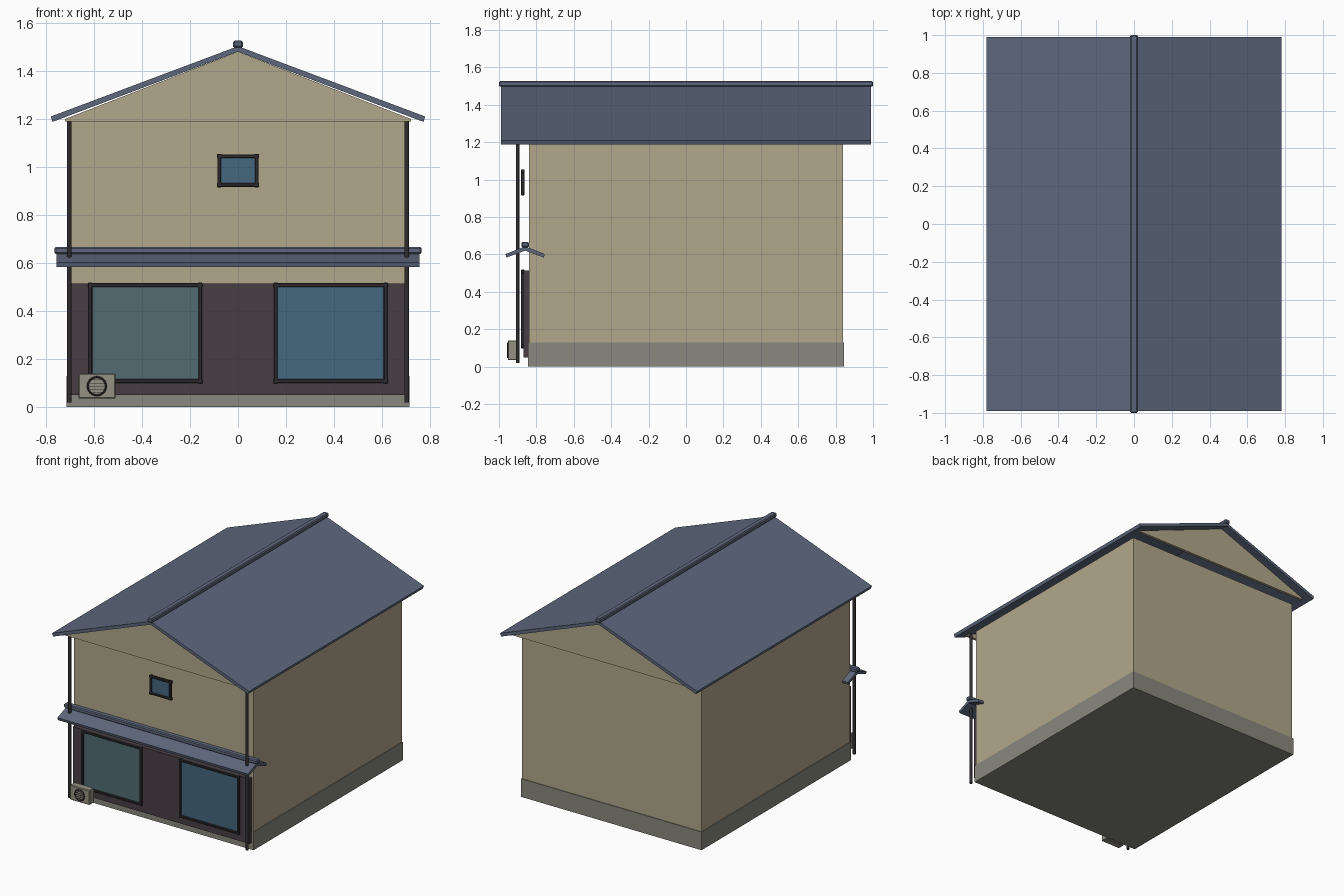
import bpy, bmesh, math
from mathutils import Vector

if "Cube" in bpy.data.objects:
    bpy.data.objects.remove(bpy.data.objects["Cube"])


def mat(name, r, g, b):
    m = bpy.data.materials.new(name)
    m.diffuse_color = (r, g, b, 1)
    m.use_nodes = True
    m.node_tree.nodes["Principled BSDF"].inputs["Base Color"].default_value = m.diffuse_color
    return m


TAN = mat("plaster", .44, .39, .26)
STONE = mat("stone", .25, .25, .21)
ROOF = mat("roof_blue", .11, .135, .2)
DARK = mat("dark_wood", .065, .048, .057)
BLACK = mat("dark_metal", .028, .025, .028)
GLASS = mat("glass_blue", .06, .135, .21)
GLASS2 = mat("glass_teal", .085, .15, .17)
UNIT = mat("unit_grey", .3, .29, .23)


def finish(name, bm, m, bevel=0):
    bmesh.ops.recalc_face_normals(bm, faces=bm.faces)
    me = bpy.data.meshes.new(name)
    bm.to_mesh(me)
    bm.free()
    me.materials.append(m)
    ob = bpy.data.objects.new(name, me)
    bpy.context.collection.objects.link(ob)
    if bevel:
        mod = ob.modifiers.new("bevel", "BEVEL")
        mod.width = bevel
        mod.segments = 1
    return ob


def box(name, x0, x1, y0, y1, z0, z1, m, bevel=0):
    bm = bmesh.new()
    bmesh.ops.create_cube(bm, size=1)
    for v in bm.verts:
        v.co = Vector(((x0 + x1) / 2 + v.co.x * (x1 - x0),
                       (y0 + y1) / 2 + v.co.y * (y1 - y0),
                       (z0 + z1) / 2 + v.co.z * (z1 - z0)))
    return finish(name, bm, m, bevel)


def prism(name, profile, axis, a, b, m):
    """Extrude a (u, z) profile along 'x' or 'y' from a to b."""
    bm = bmesh.new()
    pt = (lambda u, z: (a, u, z)) if axis == 'x' else (lambda u, z: (u, a, z))
    f = bm.faces.new([bm.verts.new(pt(u, z)) for u, z in profile])
    r = bmesh.ops.extrude_face_region(bm, geom=[f])
    d = (b - a, 0, 0) if axis == 'x' else (0, b - a, 0)
    bmesh.ops.translate(bm, vec=d, verts=[g for g in r["geom"] if isinstance(g, bmesh.types.BMVert)])
    return finish(name, bm, m)


def window(name, x0, x1, z0, z1, glass):
    # glass pane with four bars and corner blocks
    w, y0, y1 = .008, -.882, -.864
    box(name + "_glass", x0, x1, -.874, -.868, z0, z1, glass)
    for i, x in enumerate((x0, x1)):
        box(f"{name}_side_bar_{i}", x - w, x + w, y0, y1, z0 - w, z1 + w, BLACK, .003)
        for j, z in enumerate((z0, z1)):
            box(f"{name}_corner_{i}{j}", x - .01, x + .01, y0, y1, z - .01, z + .01, BLACK, .003)
    for j, z in enumerate((z0, z1)):
        box(f"{name}_cross_bar_{j}", x0 - w, x1 + w, y0, y1, z - w, z + w, BLACK, .003)


# main body
box("foundation", -.715, .715, -.845, .845, 0, .13, STONE)
box("walls", -.71, .71, -.84, .84, .12, 1.19, TAN)

# gable panels, standing proud of the end walls
for n, s in (("front", -1), ("back", 1)):
    prism(n + "_gable", [(-.72, 1.19), (.72, 1.19), (.72, 1.2), (0, 1.48), (-.72, 1.2)],
          'y', s * .915, s * .935, TAN)

# main roof
for n, s in (("left", -1), ("right", 1)):
    prism(n + "_roof", [(0, 1.48), (s * .772, 1.188), (s * .78, 1.21), (0, 1.503)],
          'y', -.99, .99, ROOF)
box("roof_ridge", -.02, .02, -1, 1, 1.497, 1.527, ROOF, .006)

# shop-front awning
for n, s in (("front", -1), ("back", 1)):
    c = -.86
    prism(n + "_awning", [(c, .62), (c + s * .1, .583), (c + s * .105, .602), (c, .643)],
          'x', -.755, .755, ROOF)
box("awning_ridge", -.765, .765, -.88, -.84, .638, .667, ROOF, .006)

# ground floor front and windows
box("front_panel", -.70, .70, -.868, -.838, .05, .515, DARK)
window("left_window", -.615, -.157, .108, .508, GLASS2)
window("right_window", .157, .615, .108, .508, GLASS)
window("upper_window", -.078, .078, .925, 1.045, GLASS)

# downpipes
for n, s in (("left", -1), ("right", 1)):
    bm = bmesh.new()
    bmesh.ops.create_cone(bm, cap_ends=True, segments=12, radius1=.01, radius2=.01, depth=1.17)
    bmesh.ops.translate(bm, vec=(s * .703, -.9, .605), verts=bm.verts)
    finish(n + "_downpipe", bm, BLACK)

# outdoor air unit with fan ring and slats
box("air_unit", -.665, -.51, -.953, -.9, .035, .14, UNIT, .004)
bpy.ops.mesh.primitive_torus_add(major_segments=24, minor_segments=6, major_radius=.038,
                                 minor_radius=.004, location=(-.588, -.954, .087),
                                 rotation=(math.pi / 2, 0, 0))
ring = bpy.context.object
ring.name = "fan_ring"
ring.data.materials.append(BLACK)
for i in range(5):
    dz = (i - 2) * .013
    h = math.sqrt(.038 ** 2 - dz ** 2)
    box(f"fan_slat_{i}", -.588 - h, -.588 + h, -.956, -.952, .086 + dz, .088 + dz, BLACK)
